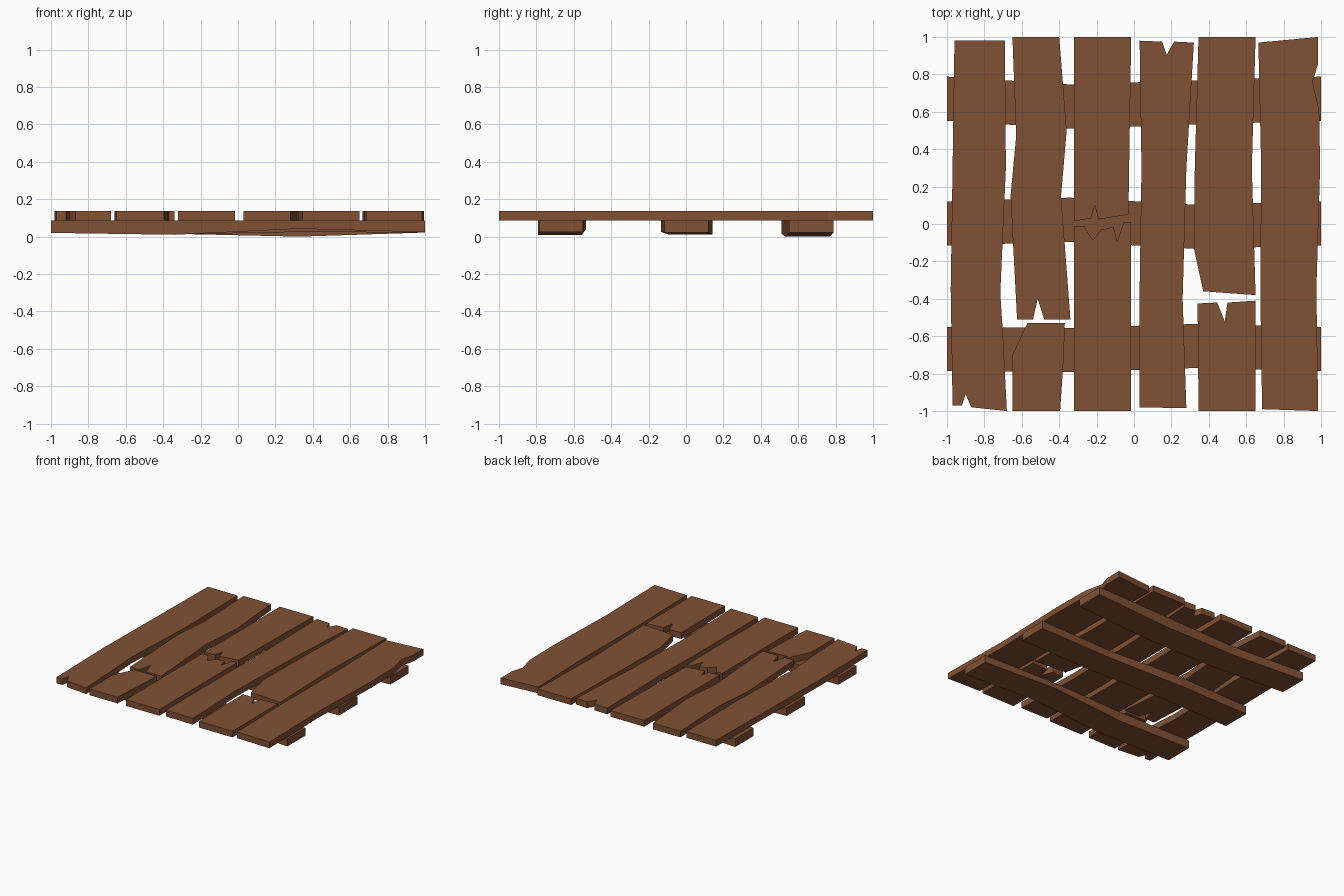
import bpy
import bmesh

cube = bpy.data.objects.get("Cube")
if cube:
    bpy.data.objects.remove(cube, do_unlink=True)

PLANK_BOTTOM, PLANK_TOP = .086, .137
BRACE_TOP, BRACE_HALF_WIDTH = .086, .118

# One brown wood colour for everything
wood = bpy.data.materials.new("brown_wood")
wood.use_nodes = True
wood_colour = (.22, .082, .035, 1)
wood.diffuse_color = wood_colour
wood.node_tree.nodes["Principled BSDF"].inputs["Base Color"].default_value = wood_colour


def finish(name, mesh_builder):
    """Turn a bmesh into a named, flat shaded wooden object."""
    bmesh.ops.recalc_face_normals(mesh_builder, faces=mesh_builder.faces)
    mesh = bpy.data.meshes.new(name)
    mesh_builder.to_mesh(mesh)
    mesh_builder.free()
    mesh.materials.append(wood)
    part = bpy.data.objects.new(name, mesh)
    bpy.context.collection.objects.link(part)
    return part


def plank(name, *outline):
    """Extrude a board outline, seen from above, to the plank thickness."""
    builder = bmesh.new()
    corners = [builder.verts.new((x, y, PLANK_BOTTOM)) for x, y in outline]
    base = builder.faces.new(corners)
    extruded = bmesh.ops.extrude_face_region(builder, geom=[base], use_keep_orig=True)
    raised = [item for item in extruded["geom"] if isinstance(item, bmesh.types.BMVert)]
    bmesh.ops.translate(builder, verts=raised, vec=(0, 0, PLANK_TOP - PLANK_BOTTOM))
    return finish(name, builder)


def brace(name, centre_y, *stations):
    """Loft a slightly warped beam through (x, sideways shift, underside z)."""
    builder = bmesh.new()
    rings = []
    for x, shift, underside in stations:
        near = centre_y + shift - BRACE_HALF_WIDTH
        far = centre_y + shift + BRACE_HALF_WIDTH
        section = ((near, underside), (far, underside), (far, BRACE_TOP), (near, BRACE_TOP))
        rings.append([builder.verts.new((x, y, z)) for y, z in section])
    for ring, following in zip(rings, rings[1:]):
        for i in range(len(ring)):
            j = (i + 1) % len(ring)
            builder.faces.new((ring[i], ring[j], following[j], following[i]))
    builder.faces.new(rings[0])
    builder.faces.new(rings[-1])
    return finish(name, builder)


# Long outer plank on the right, notched at its front end
plank("right_outer_plank",
      (-.96, .98), (-.69, .98), (-.685, .3), (-.715, -.37), (-.7, -.6), (-.68, -1),
      (-.87, -.98), (-.9, -.91), (-.92, -.97), (-.97, -.97), (-.98, -.35), (-.97, .3))

# Second plank, snapped near the front
plank("right_middle_plank_back",
      (-.65, 1), (-.4, 1), (-.36, .5), (-.39, .15), (-.34, -.51), (-.48, -.51),
      (-.515, -.4), (-.54, -.51), (-.625, -.51), (-.66, .15), (-.63, .47))
plank("right_middle_plank_front",
      (-.57, -.53), (-.37, -.53), (-.375, -.7), (-.395, -1), (-.65, -1), (-.65, -.7))

# Third plank, cracked across the middle
plank("right_inner_plank_back",
      (-.32, 1), (-.015, 1), (-.03, .05), (-.19, .025), (-.21, .1), (-.23, .03), (-.32, .015))
plank("right_inner_plank_front",
      (-.32, -.01), (-.27, -.01), (-.22, -.085), (-.175, -.03), (-.11, -.015),
      (-.09, -.095), (-.055, .01), (-.015, .01), (-.015, -1), (-.32, -1))

# Fourth plank, notched at its back end
plank("left_inner_plank",
      (.03, .98), (.15, .975), (.175, .905), (.215, .975), (.32, .97), (.28, .3),
      (.26, -.4), (.28, -.985), (.03, -.98), (.03, -.35), (.04, .3))

# Fifth plank, snapped near the front
plank("left_middle_plank_back",
      (.345, 1), (.65, 1), (.63, .3), (.65, -.38), (.37, -.36), (.32, -.13), (.325, .3))
plank("left_middle_plank_front",
      (.34, -.425), (.445, -.42), (.485, -.52), (.5, -.42), (.65, -.41), (.65, -1), (.345, -1))

# Long outer plank on the left, chipped at its back corner
plank("left_outer_plank",
      (.665, .97), (.985, 1), (.985, .86), (.955, .76), (.99, .61), (.995, .3),
      (.975, -.35), (.985, -1), (.685, -.99), (.675, -.35), (.68, .3))

# Warped cross braces underneath
brace("back_brace", .67, (-1, 0, .02), (-.34, -.042, .015), (.33, -.02, 0), (1, 0, .022))
brace("middle_brace", .003, (-1, 0, .02), (-.34, .02, .012), (.33, -.018, .025), (1, 0, .022))
brace("front_brace", -.668, (-1, 0, .02), (-.34, -.006, .01), (.33, .016, .042), (1, 0, .024))
